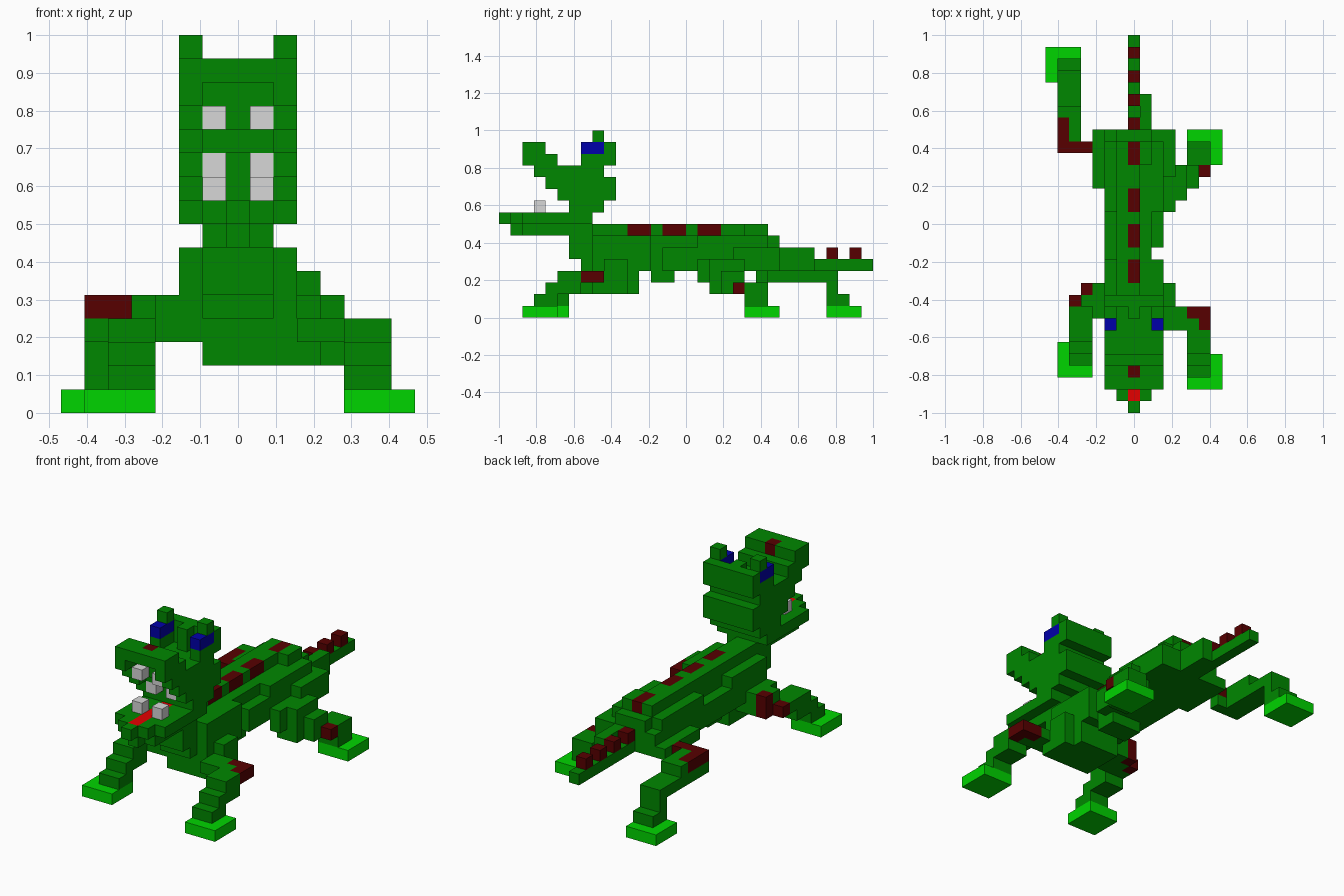
import bpy, bmesh

cube = bpy.data.objects.get("Cube")
if cube:
    bpy.data.objects.remove(cube)

V = 1 / 16  # edge of one block

COLOURS = {
    "green": (0.0, 0.245, 0.0),
    "light_green": (0.0, 0.66, 0.0),
    "maroon": (0.095, 0.0, 0.0),
    "blue": (0.0, 0.0, 0.4),
    "grey": (0.68, 0.68, 0.68),
    "red": (0.78, 0.0, 0.0),
}
MATS = {}
for name, rgb in COLOURS.items():
    m = bpy.data.materials.new(name)
    m.use_nodes = True
    m.diffuse_color = (*rgb, 1)
    m.node_tree.nodes["Principled BSDF"].inputs["Base Color"].default_value = (*rgb, 1)
    MATS[name] = m

cells = {}  # (i, j, k) -> (part, colour)


def box(part, x, y, z, colour="green", mirror=False):
    """Fill inclusive block ranges: x from the centre, y from the front, z from the ground."""
    for i in range(x[0], x[1] + 1):
        for j in range(y[0], y[1] + 1):
            for k in range(z[0], z[1] + 1):
                for s in ((1, -1) if mirror else (1,)):
                    cells[(s * i, j, k)] = (part, colour)


# Body: trunk, chest, belly bump and hips
box("body", (-1, 1), (7, 23), (4, 6))
box("body", (-1, 1), (6, 6), (5, 6))
box("body", (2, 2), (8, 12), (4, 6), mirror=True)
box("body", (2, 2), (14, 22), (4, 5), mirror=True)
box("body", (-2, -2), (13, 13), (4, 5))
box("body", (2, 2), (17, 22), (6, 6), mirror=True)
box("body", (-2, 2), (8, 10), (3, 3))
box("body", (-1, 2), (8, 11), (2, 3))
box("body", (-1, 1), (13, 14), (3, 3))
box("body", (-3, 3), (21, 23), (4, 4))
box("body", (-3, -3), (19, 20), (4, 4))
box("body", (-2, 3), (21, 23), (5, 5))
# Ridge along the back with spots
box("body", (-1, 0), (8, 20), (7, 7))
box("body", (-1, 1), (21, 22), (7, 7))
for j in (11, 14, 17, 21):
    box("body", (0, 0), (j, j + 1), (7, 7), "maroon")

# Tail with bumps
box("tail", (0, 1), (23, 26), (4, 4))
box("tail", (1, 1), (24, 26), (5, 5))
box("tail", (0, 0), (27, 31), (4, 4))
for j in (24, 26, 28, 30):
    box("tail", (0, 0), (j, j), (5, 5), "maroon")

# Front left leg
p = "front_left_leg"
box(p, (3, 3), (9, 10), (3, 4))
box(p, (3, 3), (8, 10), (2, 2))
box(p, (3, 4), (7, 8), (3, 3))
box(p, (5, 6), (5, 8), (3, 3))
box(p, (5, 6), (4, 6), (2, 2))
box(p, (5, 6), (3, 4), (1, 1))
box(p, (5, 6), (8, 8), (3, 3), "maroon")
box(p, (6, 6), (7, 7), (3, 3), "maroon")

# Front right leg
p = "front_right_leg"
box(p, (-3, -3), (8, 10), (3, 4))
box(p, (-4, -4), (9, 10), (3, 4))
box(p, (-5, -4), (6, 9), (3, 3))
box(p, (-5, -4), (5, 7), (2, 2))
box(p, (-5, -4), (4, 5), (1, 1))
box(p, (-4, -4), (10, 10), (3, 4), "maroon")
box(p, (-5, -5), (9, 9), (3, 3), "maroon")

# Back left leg
p = "back_left_leg"
box(p, (3, 3), (17, 20), (3, 4))
box(p, (3, 3), (18, 20), (2, 2))
box(p, (3, 3), (20, 20), (5, 5))
box(p, (4, 4), (18, 20), (2, 4))
box(p, (5, 5), (19, 20), (2, 3))
box(p, (5, 6), (21, 22), (1, 2))
box(p, (6, 6), (20, 20), (2, 2), "maroon")

# Back right leg
p = "back_right_leg"
box(p, (-6, -5), (22, 25), (4, 4))
box(p, (-6, -5), (22, 28), (3, 3))
box(p, (-6, -5), (28, 28), (2, 2))
box(p, (-6, -5), (28, 29), (1, 1))
box(p, (-6, -4), (22, 22), (4, 4), "maroon")
box(p, (-4, -4), (22, 22), (3, 3))
box(p, (-6, -6), (23, 24), (4, 4), "maroon")

# Feet
for name, i, j in (("front_left_foot", 5, 2), ("front_right_foot", -6, 3),
                   ("back_left_foot", 5, 21), ("back_right_foot", -7, 28)):
    box(name, (i, i + 2), (j, j + 2), (0, 0), "light_green")

# Lower jaw and tongue
box("jaw", (-1, 1), (2, 7), (7, 7))
box("jaw", (0, 0), (1, 1), (7, 7))
box("jaw", (0, 0), (0, 0), (8, 8))
box("jaw", (-1, 1), (1, 1), (8, 8))
box("jaw", (-2, 2), (2, 7), (8, 8))
box("tongue", (0, 0), (1, 5), (8, 8), "red")

# Head, stepping up into the snout
box("head", (-2, 2), (6, 8), (9, 9))
box("head", (-2, 2), (6, 9), (10, 10))
box("head", (2, 2), (5, 5), (10, 10), mirror=True)
box("head", (-2, 2), (5, 9), (11, 11))
box("head", (2, 2), (4, 4), (11, 11), mirror=True)
box("head", (-2, 2), (4, 8), (12, 12))
box("head", (2, 2), (3, 3), (12, 12), mirror=True)
# Snout hollow: side walls and back wall carrying the top plate
box("head", (2, 2), (2, 3), (13, 13), mirror=True)
box("head", (-2, 2), (4, 4), (13, 13))
box("head", (-2, 2), (2, 3), (14, 14))
box("head", (0, 0), (3, 3), (14, 14), "maroon")
# Crest behind the eyes
box("head", (2, 2), (7, 8), (13, 13), mirror=True)
box("head", (0, 0), (8, 8), (13, 14))
box("head", (-2, 2), (9, 9), (13, 14))

# Eyes, ears and teeth
for side, s in (("left", 1), ("right", -1)):
    box(side + "_eye", (2 * s, 2 * s), (7, 8), (14, 14), "blue")
    box(side + "_ear", (2 * s, 2 * s), (8, 8), (15, 15))
    for name, j, k in (("lower", 3, 9), ("upper", 3, 12), ("rear", 5, 10)):
        box(f"{side}_{name}_tooth", (s, s), (j, j), (k, k), "grey")

# Each block face: outward step and its four corners
FACES = []
for axis in range(3):
    u, w = (axis + 1) % 3, (axis + 2) % 3
    for side in (0, 1):
        step = [0, 0, 0]
        step[axis] = 2 * side - 1
        corners = []
        for a, b in ((0, 0), (1, 0), (1, 1), (0, 1)):
            c = [0, 0, 0]
            c[axis], c[u], c[w] = side, a, b
            corners.append(c)
        FACES.append((step, corners if side else corners[::-1]))

# Build every part as one mesh from its exposed block faces
for part in dict.fromkeys(p for p, _ in cells.values()):
    own = {c: col for c, (p, col) in cells.items() if p == part}
    slots = list(dict.fromkeys(own.values()))
    bm = bmesh.new()
    verts = {}
    for (i, j, k), col in own.items():
        for (dx, dy, dz), corners in FACES:
            if (i + dx, j + dy, k + dz) in cells:
                continue
            ring = []
            for a, b, c in corners:
                key = (i + a, j + b, k + c)
                if key not in verts:
                    verts[key] = bm.verts.new(((key[0] - 0.5) * V, key[1] * V - 1, key[2] * V))
                ring.append(verts[key])
            bm.faces.new(ring).material_index = slots.index(col)
    # Merge coplanar block faces into larger flat ones
    bmesh.ops.dissolve_limit(bm, angle_limit=0.01, verts=bm.verts[:], edges=bm.edges[:],
                             delimit={"MATERIAL"})
    mesh = bpy.data.meshes.new(part)
    bm.to_mesh(mesh)
    bm.free()
    for col in slots:
        mesh.materials.append(MATS[col])
    bpy.context.collection.objects.link(bpy.data.objects.new(part, mesh))
